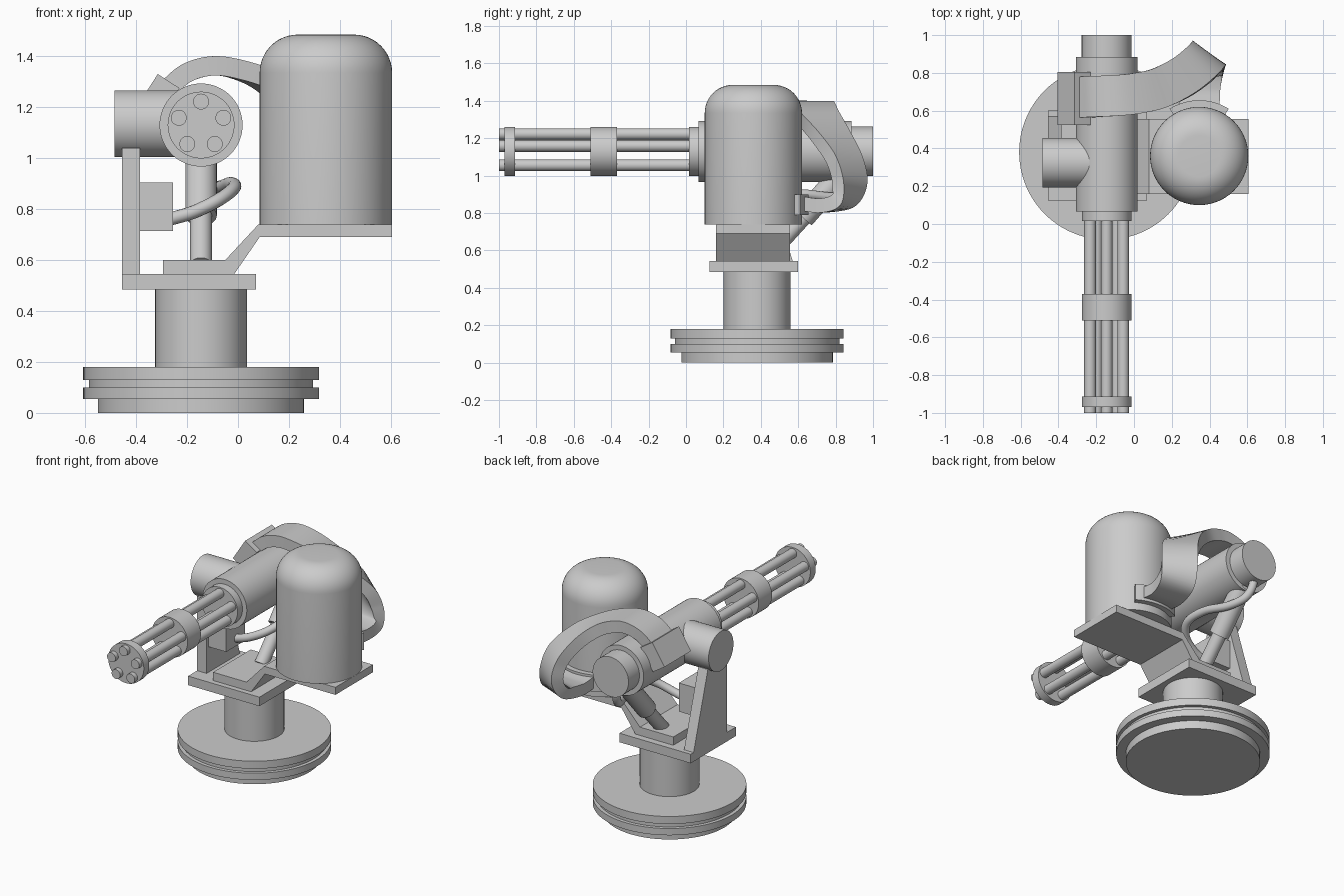
import bpy, bmesh, math
from mathutils import Vector, Matrix

if "Cube" in bpy.data.objects:
    bpy.data.objects.remove(bpy.data.objects["Cube"])

CX, CY = -0.145, 0.38      # turret axis
GZ = 1.13                  # gun axis height


def finish(name, bm):
    bmesh.ops.recalc_face_normals(bm, faces=bm.faces[:])
    me = bpy.data.meshes.new(name)
    bm.to_mesh(me)
    bm.free()
    ob = bpy.data.objects.new(name, me)
    bpy.context.collection.objects.link(ob)
    for o in bpy.context.selected_objects:
        o.select_set(False)
    bpy.context.view_layer.objects.active = ob
    ob.select_set(True)
    bpy.ops.object.shade_smooth_by_angle(angle=math.radians(30))
    return ob


def lathe(name, profile, origin, axis=(0, 0, 1), n=64):
    """Solid of revolution from (radius, height) points along an axis."""
    bm = bmesh.new()
    m = Matrix.Translation(origin) @ Vector(axis).to_track_quat('Z', 'Y').to_matrix().to_4x4()
    rings = []
    for r, h in profile:
        rings.append([bm.verts.new(m @ Vector((r * math.cos(2 * math.pi * i / n),
                                               r * math.sin(2 * math.pi * i / n), h)))
                      for i in range(n)])
    for a, b in zip(rings, rings[1:]):
        for i in range(n):
            j = (i + 1) % n
            bm.faces.new((a[i], a[j], b[j], b[i]))
    bm.faces.new(rings[0])
    bm.faces.new(rings[-1])
    return finish(name, bm)


def tube(name, a, b, r, n=64):
    a, b = Vector(a), Vector(b)
    return lathe(name, [(r, 0), (r, (b - a).length)], a, b - a, n)


def prism(name, pts, offset):
    """Extrude a planar outline of 3D points by an offset."""
    bm = bmesh.new()
    f = bm.faces.new([bm.verts.new(p) for p in pts])
    ext = bmesh.ops.extrude_face_region(bm, geom=[f])
    bmesh.ops.translate(bm, vec=offset,
                        verts=[v for v in ext['geom'] if isinstance(v, bmesh.types.BMVert)])
    return finish(name, bm)


def box(name, lo, hi):
    (x0, y0, z0), (x1, y1, z1) = lo, hi
    return prism(name, [(x0, y0, z0), (x1, y0, z0), (x1, y1, z0), (x0, y1, z0)], (0, 0, z1 - z0))


def spline(points, steps=8):
    """Catmull-Rom samples through the points."""
    p = [Vector(q) for q in points]
    p = [2 * p[0] - p[1]] + p + [2 * p[-1] - p[-2]]
    out = []
    for a, b, c, d in zip(p, p[1:], p[2:], p[3:]):
        for k in range(steps):
            t = k / steps
            out.append(0.5 * (2 * b + (c - a) * t + (2 * a - 5 * b + 4 * c - d) * t * t
                              + (3 * b - a - 3 * c + d) * t ** 3))
    return out + [p[-2]]


def sweep(name, path, sides, section):
    """Sweep a (side, normal) section along a path with given side vectors."""
    bm = bmesh.new()
    rings = []
    for i, p in enumerate(path):
        t = (path[min(i + 1, len(path) - 1)] - path[max(i - 1, 0)]).normalized()
        w = (sides[i] - t * sides[i].dot(t)).normalized()
        nrm = t.cross(w)
        rings.append([bm.verts.new(p + w * u + nrm * v) for u, v in section])
    n = len(section)
    for a, b in zip(rings, rings[1:]):
        for i in range(n):
            j = (i + 1) % n
            bm.faces.new((a[i], a[j], b[j], b[i]))
    bm.faces.new(rings[0])
    bm.faces.new(rings[-1])
    return finish(name, bm)


# Round base with groove, and column
lathe("base", [(0.405, 0), (0.405, 0.055), (0.463, 0.055), (0.463, 0.1), (0.44, 0.1),
               (0.44, 0.13), (0.463, 0.13), (0.463, 0.18)], (CX, CY, 0), n=96)
tube("column", (CX, CY, 0.17), (CX, CY, 0.49), 0.18)

# Mounting plate, side support and its block
box("mount_plate", (-0.455, 0.125, 0.485), (0.07, 0.6, 0.545))
prism("side_support", [(-0.455, 0.22, 0.545), (-0.455, 0.57, 0.545),
                       (-0.455, 0.42, 1.04), (-0.455, 0.22, 1.04)], (0.07, 0, 0))
box("support_block", (-0.385, 0.24, 0.715), (-0.255, 0.44, 0.905))

# Stepped arm carrying the drum
prism("drum_arm", [(x, 0.16, z) for x, z in
                   [(-0.295, 0.545), (-0.015, 0.545), (0.085, 0.69), (0.605, 0.69),
                    (0.605, 0.74), (0.08, 0.74), (-0.05, 0.6), (-0.295, 0.6)]], (0, 0.395, 0))

# Drum with rounded top
fillet = [(0.11 + 0.15 * math.cos(a), 0.595 + 0.15 * math.sin(a))
          for a in [math.pi / 2 * i / 12 for i in range(13)]]
lathe("ammo_drum", [(0.26, 0)] + fillet, (0.345, 0.36, 0.74))

# Curved collar on the drum where the chute starts
arc = [math.radians(58 + 64 * i / 16) for i in range(17)]
prism("drum_collar", [(0.345 + r * math.cos(a), 0.36 + r * math.sin(a), 0.79)
                      for r, seq in ((0.295, arc), (0.25, arc[::-1])) for a in seq], (0, 0, 0.11))

# Gun body, trunnion and rear cap
tube("gun_body", (CX, 0.067, GZ), (CX, 0.885, GZ), 0.163)
tube("rear_cap", (CX, 0.87, GZ), (CX, 1.0, GZ), 0.132)
tube("trunnion", (-0.485, 0.325, 1.135), (CX, 0.325, 1.135), 0.131)

# Barrel collars and five barrels
for name, y0, y1 in (("rear_collar", 0.015, 0.08), ("middle_collar", -0.51, -0.37),
                     ("front_collar", -0.97, -0.913)):
    tube(name, (CX, y0, GZ), (CX, y1, GZ), 0.131)
for i in range(5):
    a = math.radians(90 + 72 * i)
    x, z = CX + 0.092 * math.cos(a), GZ + 0.092 * math.sin(a)
    tube(f"barrel_{i + 1}", (x, -1.0, z), (x, 0.03, z), 0.031, 32)

# Twisting feed chute from drum to gun
path = spline([(0.345, 0.62, 0.85), (0.35, 0.73, 0.84), (0.37, 0.84, 0.87), (0.375, 0.875, 0.97),
               (0.345, 0.845, 1.09), (0.25, 0.775, 1.21), (0.12, 0.715, 1.3), (0, 0.69, 1.348),
               (-0.1, 0.68, 1.362), (-0.2, 0.675, 1.335), (-0.28, 0.67, 1.27)])
sides = spline([(1, 0, 0), (1, -0.1, 0), (0.9, -0.4, 0), (0.8, -0.6, 0), (0.75, -0.66, 0),
                (0.6, -0.8, 0), (0.3, -0.95, 0), (0.1, -1, 0), (0, -1, 0), (0, -1, 0), (0, -1, 0)])
sweep("feed_chute", path, sides, [(-0.108, -0.038), (0.108, -0.038), (0.108, 0.038), (-0.108, 0.038)])

# Tilted inlet block on the gun side
prism("chute_inlet", [(-0.315, 0.525, 1.33), (-0.405, 0.525, 1.19),
                      (-0.32, 0.525, 1.135), (-0.23, 0.525, 1.275)], (0, 0.28, 0))

# Elevation piston: thin rod and thicker sleeve
tube("piston_rod", (CX, 0.45, 0.58), (CX, 0.66, 0.81), 0.043, 32)
tube("piston_sleeve", (CX, 0.625, 0.775), (CX, 0.85, 1.03), 0.062, 32)

# Hose from support block round to the rear of the gun
hose = spline([(-0.27, 0.35, 0.76), (-0.17, 0.36, 0.79), (-0.07, 0.4, 0.84), (-0.015, 0.49, 0.885),
               (-0.03, 0.63, 0.9), (-0.08, 0.78, 0.885), (-0.125, 0.89, 0.91),
               (-0.145, 0.94, 0.98), (-0.145, 0.94, 1.06)])
ring = [(0.026 * math.cos(2 * math.pi * i / 16), 0.026 * math.sin(2 * math.pi * i / 16)) for i in range(16)]
sweep("hose", hose, spline([(0, -0.3, 1)] * 4 + [(0.4, 0, 1)] + [(1, 0, 0.5)] + [(1, 0, 0)] * 3), ring)
